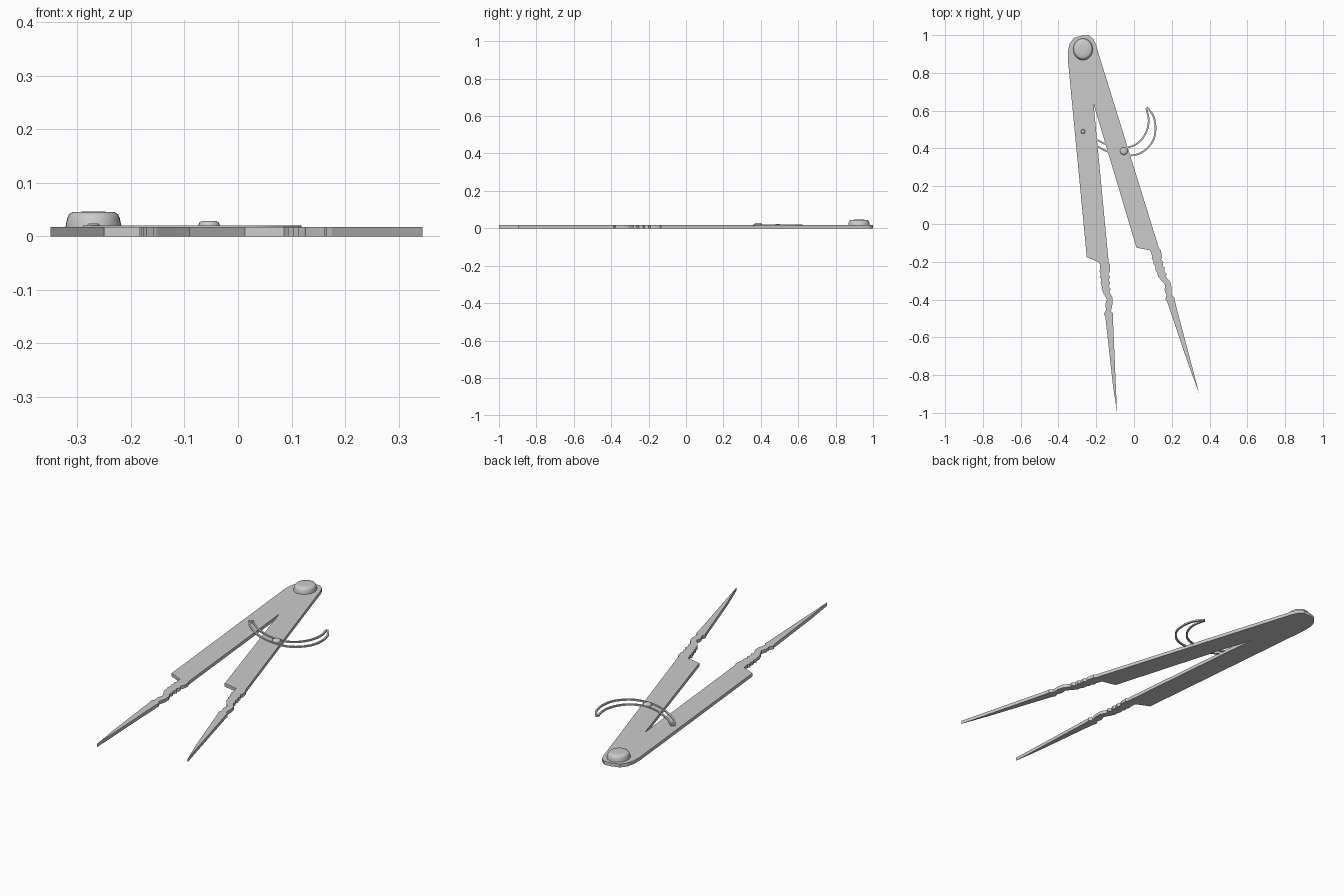
import bpy, bmesh, math
from mathutils import Vector, Matrix

if "Cube" in bpy.data.objects:
    bpy.data.objects.remove(bpy.data.objects["Cube"])


def finish(name, bm, smooth=False):
    bmesh.ops.recalc_face_normals(bm, faces=bm.faces)
    me = bpy.data.meshes.new(name)
    bm.to_mesh(me)
    bm.free()
    ob = bpy.data.objects.new(name, me)
    bpy.context.collection.objects.link(ob)
    if smooth:
        bpy.context.view_layer.objects.active = ob
        ob.select_set(True)
        bpy.ops.object.shade_smooth_by_angle(angle=math.radians(40))
        ob.select_set(False)
    return ob


def plate(name, pts, z0, z1):
    bm = bmesh.new()
    f = bm.faces.new([bm.verts.new((x, y, z0)) for x, y in pts])
    top = bmesh.ops.extrude_face_region(bm, geom=[f])["geom"]
    verts = [g for g in top if isinstance(g, bmesh.types.BMVert)]
    bmesh.ops.translate(bm, verts=verts, vec=(0, 0, z1 - z0))
    bmesh.ops.triangulate(bm, faces=[g for g in bm.faces if len(g.verts) > 4])
    return finish(name, bm)


def stud(name, center, profile, yscale=1.0, n=32):
    # stacked rings (radius, height) closed with caps
    bm = bmesh.new()
    rings = [[bm.verts.new((center[0] + r * math.cos(2 * math.pi * i / n),
                            center[1] + r * yscale * math.sin(2 * math.pi * i / n), z))
              for i in range(n)] for r, z in profile]
    for a, b in zip(rings, rings[1:]):
        for i in range(n):
            bm.faces.new((a[i], a[(i + 1) % n], b[(i + 1) % n], b[i]))
    bm.faces.new(rings[0])
    bm.faces.new(rings[-1])
    return finish(name, bm, True)


def smooth_path(pts, steps=4):
    # Catmull-Rom through an open chain
    p = [Vector(q) for q in pts]
    p = [2 * p[0] - p[1]] + p + [2 * p[-1] - p[-2]]
    out = []
    for a, b, c, d in zip(p, p[1:], p[2:], p[3:]):
        for k in range(steps):
            t = k / steps
            out.append(0.5 * (2 * b + (c - a) * t + (2 * a - 5 * b + 4 * c - d) * t * t
                              + (3 * b - a - 3 * c + d) * t ** 3))
    return out + [p[-2]]


# Leg profile: blade corner, turned neck, needle point, and back up
leg = [(-.25, -.175), (-.182, -.205), (-.178, -.24), (-.184, -.25), (-.176, -.265),
       (-.18, -.28), (-.173, -.295), (-.177, -.31), (-.17, -.33), (-.171, -.345),
       (-.16, -.37), (-.143, -.40), (-.152, -.425), (-.148, -.455), (-.159, -.475),
       (-.152, -.49), (-.113, -.84), (-.09, -1.0),
       (-.112, -.49), (-.11, -.475), (-.122, -.46), (-.113, -.42), (-.114, -.39),
       (-.13, -.36), (-.124, -.345), (-.133, -.33), (-.126, -.31), (-.135, -.3),
       (-.127, -.28), (-.136, -.265), (-.128, -.25), (-.127, -.215), (-.134, -.205)]
tip_l, tip_r = Vector((-.09, -1.0)), Vector((.345, -.897))
rot = Matrix.Rotation(math.radians(12.3), 2)
leg_right = [tuple(rot @ (Vector(p) - tip_l) + tip_r) for p in leg]

# Both legs and the rounded hinge head in one flat outline
head = [(-.19, .91), (-.2, .945), (-.215, .98), (-.24, 1.0), (-.28, .997),
        (-.318, .985), (-.34, .955), (-.349, .92), (-.35, .87)]
crotch = [(-.214, .635)]
plate("divider_legs", head + leg + crotch + leg_right, 0, .017)

# Curved slotted guide: thin closed band
outer = [(-.285, .495), (-.235, .44), (-.155, .39), (-.075, .365), (0, .365),
         (.055, .388), (.1, .44), (.114, .505), (.103, .57), (.07, .618)]
inner = [(.066, .61), (.077, .56), (.073, .51), (.05, .46), (.008, .42),
         (-.055, .403), (-.13, .415), (-.205, .45), (-.25, .485), (-.27, .505)]
loop = smooth_path(outer) + smooth_path(inner)
bm = bmesh.new()
n, w, rows = len(loop), .0045, []
for i, p in enumerate(loop):
    t = (loop[(i + 1) % n] - loop[i - 1]).normalized()
    o = Vector((t.y, -t.x)) * w
    rows.append([bm.verts.new((q.x, q.y, z)) for q, z in
                 ((p - o, .013), (p + o, .013), (p + o, .0205), (p - o, .0205))])
for i in range(n):
    a, b = rows[i], rows[(i + 1) % n]
    for k in range(4):
        m = (k + 1) % 4
        bm.faces.new((a[k], a[m], b[m], b[k]))
finish("slotted_arc", bm)

# Hinge knob and guide screws
stud("hinge_knob", (-.27, .925),
     [(.052, .01), (.052, .02), (.049, .034), (.046, .041), (.04, .045), (.02, .046)], 1.1)
stud("lock_screw", (-.054, .386), [(.02, .01), (.02, .021), (.018, .026), (.013, .029)], 1, 20)
stud("arc_rivet", (-.27, .49), [(.012, .01), (.012, .021), (.009, .024)], 1, 16)
